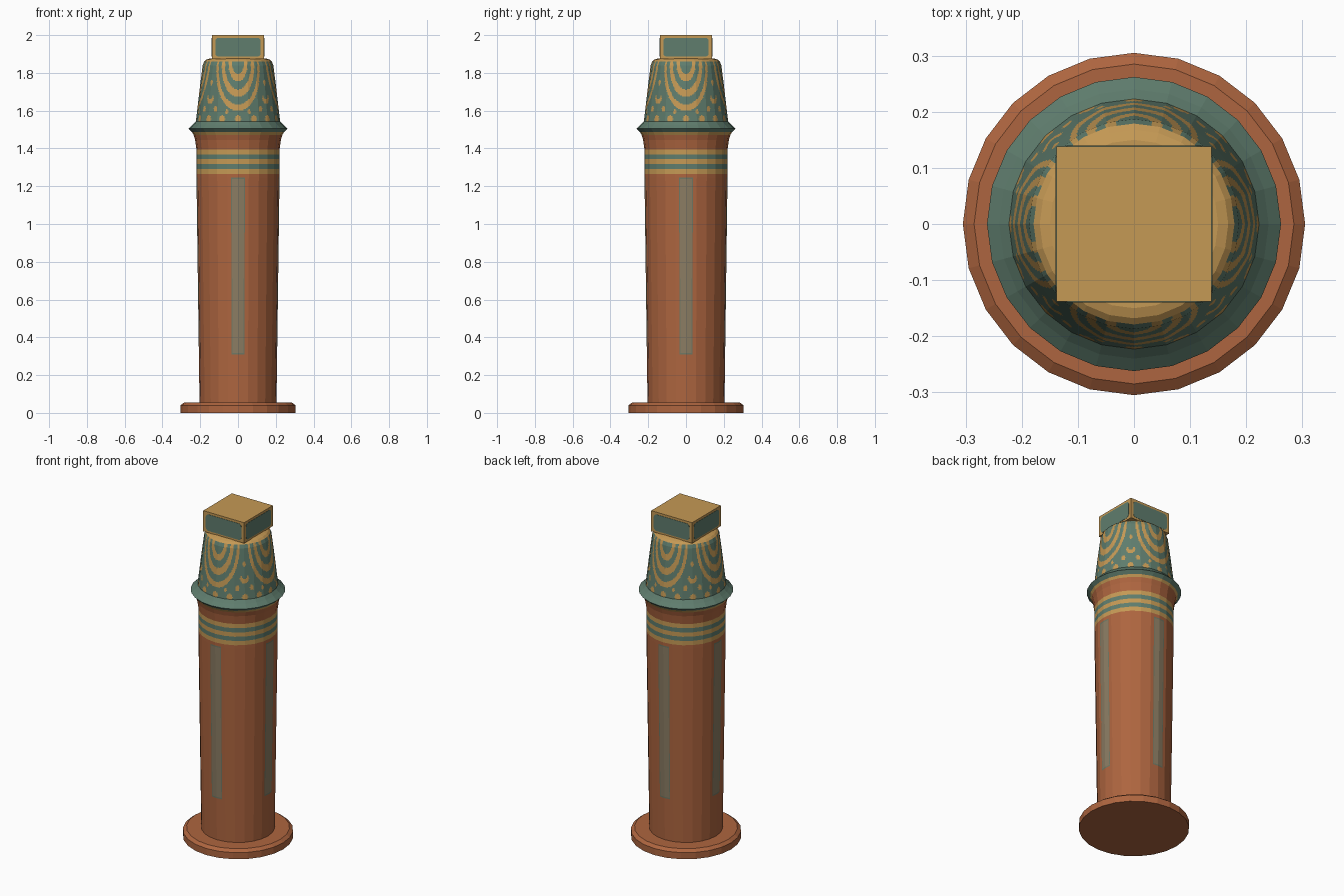
import bpy, bmesh, math

if "Cube" in bpy.data.objects:
    bpy.data.objects.remove(bpy.data.objects["Cube"])

SIDES = 24
STEP = 360 / SIDES


def material(name, rgb):
    m = bpy.data.materials.new(name)
    m.diffuse_color = (*rgb, 1)
    m.use_nodes = True
    m.node_tree.nodes["Principled BSDF"].inputs["Base Color"].default_value = m.diffuse_color
    return m


MATS = [material("terracotta", (0.42, 0.13, 0.05)),
        material("gold", (0.56, 0.32, 0.09)),
        material("teal", (0.115, 0.205, 0.155)),
        material("faded panel", (0.26, 0.205, 0.125)),
        material("panel edge", (0.16, 0.19, 0.13))]
CLAY, GOLD, TEAL, PANEL, EDGE = range(5)


def finish(bm, name):
    bmesh.ops.recalc_face_normals(bm, faces=bm.faces[:])
    me = bpy.data.meshes.new(name)
    bm.to_mesh(me)
    bm.free()
    for m in MATS:
        me.materials.append(m)
    ob = bpy.data.objects.new(name, me)
    bpy.context.collection.objects.link(ob)
    return ob


def side_angle(a):
    """Signed angle in degrees from the nearest of the four main directions."""
    return (a + 45) % 90 - 45


def revolve(name, profile, angles, rule):
    """Faceted turned body; rule(angle, z) picks the colour of each face."""
    bm = bmesh.new()
    half = math.radians(STEP / 2)
    rings = []
    for r, z in profile:
        ring = []
        for a in angles:
            k = math.cos(half) / math.cos(math.radians(a % STEP) - half)
            t = math.radians(a)
            ring.append(bm.verts.new((r * k * math.cos(t), r * k * math.sin(t), z)))
        rings.append(ring)
    n = len(angles)
    for i in range(len(rings) - 1):
        zc = (profile[i][1] + profile[i + 1][1]) / 2
        for j in range(n):
            k = (j + 1) % n
            ac = (angles[j] + (angles[k] if k else 360)) / 2
            f = bm.faces.new((rings[i][j], rings[i][k], rings[i + 1][k], rings[i + 1][j]))
            f.material_index = rule(ac, zc)
    for ring, z in ((rings[0], profile[0][1]), (rings[-1], profile[-1][1])):
        bm.faces.new(ring).material_index = rule(22, z)
    return finish(bm, name)


def resample(profile, dz):
    out = [profile[0]]
    for (r0, z0), (r1, z1) in zip(profile, profile[1:]):
        n = max(1, round(math.hypot(z1 - z0, r1 - r0) / dz))
        out += [(r0 + (r1 - r0) * i / n, z0 + (z1 - z0) * i / n) for i in range(1, n + 1)]
    return out


plain = [i * STEP for i in range(SIDES)]

# Base disc
revolve("base_disc", [(0.305, 0), (0.305, 0.04), (0.285, 0.055)], plain, lambda a, z: CLAY)

# Shaft with stripes and four tall painted panels
cuts = {(90 * q + s * d) % 360 for q in range(4) for s in (-1, 1) for d in (8.3, 9.6)}
S0, S1 = 1.265, 1.395


def shaft_rule(a, z):
    if S0 < z < S1:
        return TEAL if int((z - S0) / (S1 - S0) * 5) % 2 else GOLD
    if 1.472 < z < 1.486:
        return GOLD
    if z > 1.486:
        return TEAL
    d = abs(side_angle(a))
    if 0.31 < z < 1.245 and d < 9.6:
        return PANEL if d < 8.3 and 0.318 < z < 1.237 else EDGE
    return CLAY


shaft = [(0.203 + 0.017 * z / 1.25, z) for z in (0.05, 0.31, 0.318, 1.237, 1.245)]
shaft += [(0.22, S0 + (S1 - S0) * i / 5) for i in range(6)]
shaft += [(0.227, 1.445), (0.235, 1.472), (0.243, 1.486), (0.262, 1.505),
          (0.24, 1.525), (0.222, 1.545)]
revolve("shaft", shaft, sorted(set(plain) | cuts), shaft_rule)


# Capital with nested garlands, dots and crescents
def spot(a, z, ca, cz, wa, hz):
    return ((a - ca) / wa) ** 2 + ((z - cz) / hz) ** 2 < 1


def capital_rule(a, z):
    d = abs(side_angle(a))
    if z > 1.862:
        return GOLD
    rho = math.hypot(d / 38, (1.868 - z) / 0.268)
    if any(lo < rho < hi for lo, hi in ((0.28, 0.42), (0.58, 0.73), (0.88, 1.0))):
        return GOLD
    if rho < 1:
        return TEAL
    g = (a + 11.25) % 22.5 - 11.25
    if spot(g, z, 0, 1.557, 4.5, 0.018):
        return GOLD
    if spot(d, z, 45, 1.75, 2.5, 0.014) or spot(d, z, 34, 1.61, 3, 0.016):
        return GOLD
    if spot(d, z, 45, 1.665, 7, 0.027) and not spot(d, z, 45, 1.685, 4.5, 0.025):
        return GOLD
    if spot(d, z, 16, 1.595, 2.2, 0.012):
        return GOLD
    return TEAL


capital = [(0.224, 1.535), (0.214, 1.62), (0.2, 1.74), (0.187, 1.84),
           (0.179, 1.86), (0.168, 1.87), (0.15, 1.876)]
SUB = 12
revolve("capital", resample(capital, 0.006),
        [i * STEP / SUB for i in range(SIDES * SUB)], capital_rule)

# Square top block
bm = bmesh.new()
bmesh.ops.create_cube(bm, size=1)
for v in bm.verts:
    v.co = (v.co.x * 0.276, v.co.y * 0.276, 1.937 + v.co.z * 0.126)
for f in bm.faces:
    f.material_index = GOLD
finish(bm, "top_block")

# Rounded teal plates on the four sides of the block
bm = bmesh.new()
for q in range(4):
    c, s = math.cos(q * math.pi / 2), math.sin(q * math.pi / 2)
    loop = []
    for sx, sz, start in ((1, 1, 0), (-1, 1, 90), (-1, -1, 180), (1, -1, 270)):
        for i in range(4):
            t = math.radians(start + 30 * i)
            x = sx * 0.102 + 0.018 * math.cos(t)
            z = 1.936 + sz * 0.032 + 0.018 * math.sin(t)
            loop.append((x, z))
    front, back = [[bm.verts.new((x * c - y * s, x * s + y * c, z)) for x, z in loop]
                   for y in (-0.1395, -0.137)]
    bm.faces.new(front)
    bm.faces.new(back[::-1])
    for i in range(len(loop)):
        k = (i + 1) % len(loop)
        bm.faces.new((front[i], back[i], back[k], front[k]))
for f in bm.faces:
    f.material_index = TEAL
finish(bm, "block_panels")
